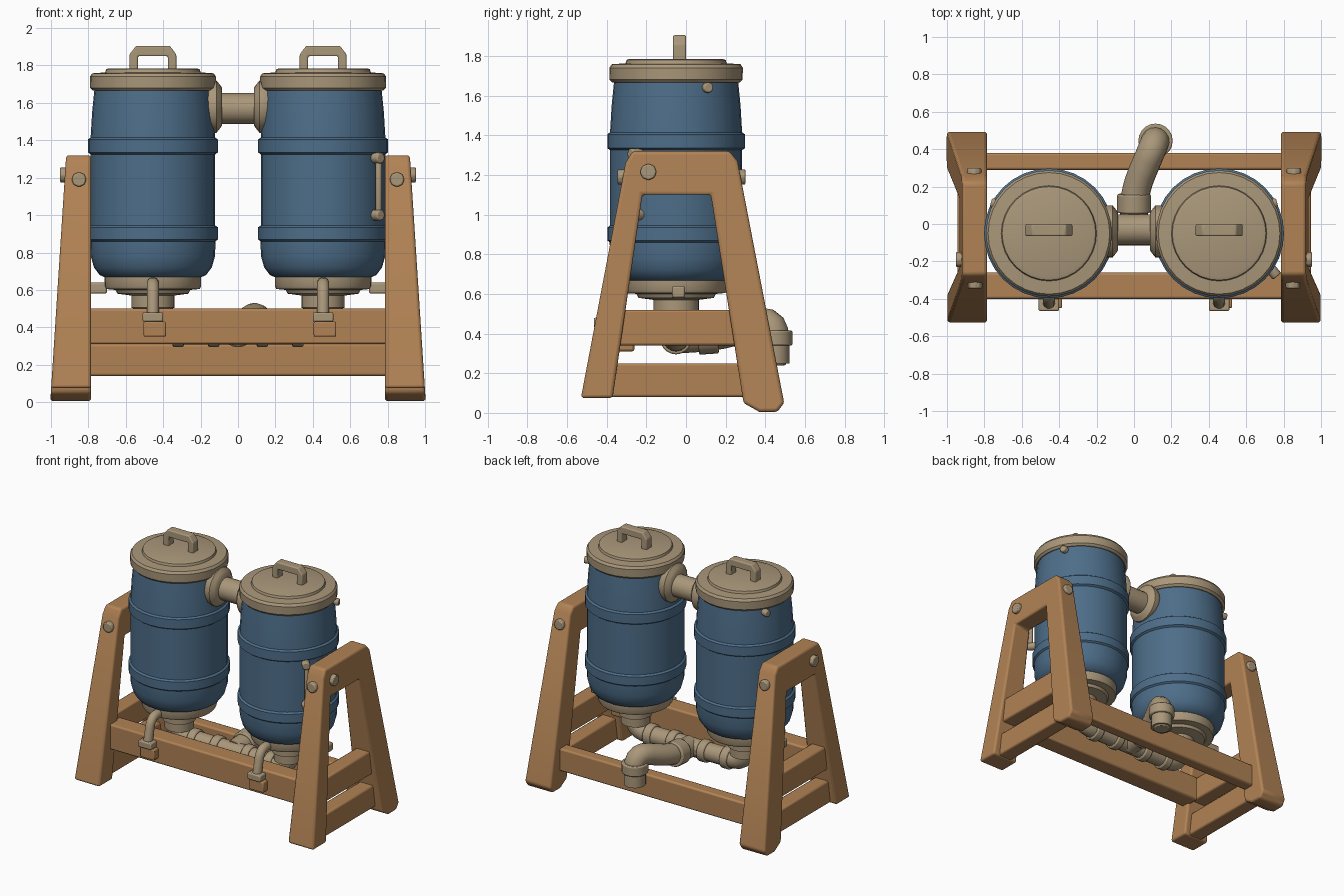
import bpy, bmesh, math
from mathutils import Vector

if "Cube" in bpy.data.objects:
    bpy.data.objects.remove(bpy.data.objects["Cube"])


def material(name, rgb):
    m = bpy.data.materials.new(name)
    m.diffuse_color = (*rgb, 1)
    m.use_nodes = True
    m.node_tree.nodes["Principled BSDF"].inputs["Base Color"].default_value = m.diffuse_color
    return m


WOOD = material("warm wood", (0.44, 0.225, 0.09))
BLUE = material("barrel blue", (0.075, 0.155, 0.25))
TAN = material("tan plastic", (0.40, 0.31, 0.195))
BX, BY = 0.455, -0.05          # barrel axis


def finish(name, bm, mat, bevel=0.0, segs=2):
    bmesh.ops.recalc_face_normals(bm, faces=bm.faces)
    me = bpy.data.meshes.new(name)
    bm.to_mesh(me)
    bm.free()
    ob = bpy.data.objects.new(name, me)
    bpy.context.collection.objects.link(ob)
    me.materials.append(mat)
    if bevel:
        b = ob.modifiers.new("bevel", 'BEVEL')
        b.width, b.segments, b.limit_method = bevel, segs, 'ANGLE'
    for o in bpy.context.selected_objects:
        o.select_set(False)
    ob.select_set(True)
    bpy.context.view_layer.objects.active = ob
    bpy.ops.object.shade_smooth_by_angle(angle=math.radians(35))
    return ob


def box(name, lo, hi, mat, bevel=0.012):
    bm = bmesh.new()
    bmesh.ops.create_cube(bm, size=1)
    for v in bm.verts:
        v.co = [(l + h) / 2 + c * (h - l) for l, h, c in zip(lo, hi, v.co)]
    return finish(name, bm, mat, bevel)


def lathe(name, profile, start, direction, mat, n=32, bevel=0.0):
    """Revolve (radius, distance) points around an axis."""
    q = Vector((0, 0, 1)).rotation_difference(Vector(direction).normalized())
    bm = bmesh.new()
    rings = []
    for r, d in profile:
        rings.append([bm.verts.new(Vector(start) + q @ Vector(
            (r * math.cos(2 * math.pi * i / n), r * math.sin(2 * math.pi * i / n), d)))
            for i in range(n)])
    for a, b in zip(rings, rings[1:]):
        for i in range(n):
            bm.faces.new((a[i], a[(i + 1) % n], b[(i + 1) % n], b[i]))
    bm.faces.new(rings[0])
    bm.faces.new(rings[-1])
    return finish(name, bm, mat, bevel)


def rod(name, a, b, r, mat, n=20, bevel=0.008):
    a, b = Vector(a), Vector(b)
    return lathe(name, [(r, 0), (r, (b - a).length)], a, b - a, mat, n, bevel)


def tube(name, pts, r, mat, bend=0.08, n=16):
    """Pipe along a path with rounded corners."""
    pts = [Vector(p) for p in pts]
    path = [pts[0]]
    for p, c, s in zip(pts, pts[1:], pts[2:]):
        a = c + (p - c).normalized() * min(bend, (p - c).length * 0.48)
        b = c + (s - c).normalized() * min(bend, (s - c).length * 0.48)
        for k in range(6):
            t = k / 5
            path.append(a * (1 - t) ** 2 + c * 2 * t * (1 - t) + b * t * t)
    path.append(pts[-1])
    bm = bmesh.new()
    rings = []
    d0 = (path[1] - path[0]).normalized()
    u = d0.orthogonal().normalized()
    for i, p in enumerate(path):
        d = (path[min(i + 1, len(path) - 1)] - path[max(i - 1, 0)]).normalized()
        u = (d0.rotation_difference(d) @ u).normalized()
        d0, w = d, d.cross(u)
        rings.append([bm.verts.new(p + r * (u * math.cos(2 * math.pi * k / n)
                                            + w * math.sin(2 * math.pi * k / n)))
                      for k in range(n)])
    for a, b in zip(rings, rings[1:]):
        for i in range(n):
            bm.faces.new((a[i], a[(i + 1) % n], b[(i + 1) % n], b[i]))
    bm.faces.new(rings[0])
    bm.faces.new(rings[-1])
    return finish(name, bm, mat)


def extrude(name, outline, to3d, mat, bevel):
    """Prism from a 2D outline; to3d(a, b, side) gives each corner, side 0 or 1."""
    bm = bmesh.new()
    rings = [[bm.verts.new(to3d(a, b, s)) for a, b in outline] for s in (0, 1)]
    n = len(outline)
    for i in range(n):
        bm.faces.new((rings[0][i], rings[0][(i + 1) % n], rings[1][(i + 1) % n], rings[1][i]))
    bm.faces.new(rings[0])
    bm.faces.new(rings[1])
    return finish(name, bm, mat, bevel, 3)


A_FRAME = [(-.53, .075), (-.305, 1.26), (-.27, 1.32), (.22, 1.32), (.26, 1.27), (.495, .05),
           (.46, .005), (.37, .005), (.29, .05), (.125, 1.1), (-.22, 1.1), (-.37, .075)]
HANDLE = [(-.125, 1.77), (-.125, 1.86), (-.09, 1.905), (.09, 1.905), (.125, 1.86),
          (.125, 1.77), (.08, 1.77), (.08, 1.85), (-.08, 1.85), (-.08, 1.77)]
BARREL = [(.24, .66), (.285, .68), (.315, .72), (.332, .78), (.335, .86), (.347, .87), (.347, .935),
          (.333, .945), (.333, 1.325), (.347, 1.335), (.347, 1.405), (.333, 1.415),
          (.325, 1.55), (.312, 1.68)]
LID = [(.32, 1.665), (.335, 1.68), (.337, 1.74), (.325, 1.758), (.255, 1.763), (.25, 1.78), (.235, 1.785)]
BASE = [(.10, .44), (.10, .50), (.115, .505), (.115, .57), (.19, .58), (.2, .60),
        (.25, .605), (.258, .62), (.258, .67), (.24, .68)]

for s, side in ((-1, "left"), (1, "right")):
    x = s * BX
    # barrel, lid, handle and lower cap
    lathe(f"{side}_barrel", BARREL, (x, BY, 0), (0, 0, 1), BLUE)
    lathe(f"{side}_lid", LID, (x, BY, 0), (0, 0, 1), TAN)
    lathe(f"{side}_lower_cap", BASE, (x, BY, 0), (0, 0, 1), TAN)
    extrude(f"{side}_lid_handle", HANDLE,
            lambda a, b, k: (x + a, -.065 + k * .065, b), TAN, .008)
    # wooden A-frame with sloped outer face, and its crossbars
    extrude(f"{side}_a_frame", A_FRAME,
            lambda a, b, k: (s * (.785 if k == 0 else 1.0 - .08 * (b - .06) / 1.24), a, b),
            WOOD, .016)
    lo, hi = sorted((s * .83, s * .945))
    box(f"{side}_lower_crossbar", (lo, -.42, .08), (hi, .36, .25), WOOD)
    box(f"{side}_upper_crossbar", (lo, -.37, .34), (hi, .30, .52), WOOD)
    # bolts on the frame
    rod(f"{side}_front_bolt", (s * .85, -.27, 1.19), (s * .85, -.345, 1.19), .04, TAN, 8)
    rod(f"{side}_back_bolt", (s * .855, .22, 1.19), (s * .855, .30, 1.19), .04, TAN, 8)
    rod(f"{side}_outer_bolt", (s * .89, -.19, 1.215), (s * .952, -.19, 1.215), .042, TAN, 8)
    # vent plug near the lid and latch lug on the cap
    rod(f"{side}_vent_plug", (s * .68, .09, 1.64), (s * .765, .115, 1.64), .027, TAN, 10)
    lo, hi = sorted((s * .70, s * .80))
    box(f"{side}_cap_lug", (lo, -.07, .58), (hi, -.005, .64), TAN, .01)
    # front tap
    tube(f"{side}_tap_spout", [(x, -.26, .635), (x, -.385, .635), (x, -.425, .45)], .033, TAN, .07, 12)
    box(f"{side}_tap_clip", (x - .055, -.465, .43), (x + .055, -.38, .48), TAN, .008)
    box(f"{side}_tap_block", (x - .05, -.45, .35), (x + .07, -.38, .43), WOOD, .008)
    # flared flange of the upper connector
    lathe(f"{side}_connector_flange", [(.10, 0), (.115, .01), (.14, .03), (.14, .06), (.12, .1)],
          (s * .085, -.04, 1.58), (s, 0, 0), TAN, 20)
    # couplings on the drain pipe
    for i, c in enumerate((.32, .13)):
        rod(f"{side}_drain_coupling_{i + 1}", (s * (c - .03), BY, .375), (s * (c + .03), BY, .375), .08, TAN)

# upper pipe joining the barrels
rod("upper_connector_pipe", (-.14, -.03, 1.57), (.14, -.03, 1.57), .082, TAN)

# long rails
box("front_rail", (-.81, -.40, .31), (.81, -.26, .50), WOOD)
box("back_rail", (-.81, .29, .14), (.81, .38, .31), WOOD)

# drain pipe under the barrels and rear outlet
tube("drain_pipe", [(-BX, BY, .52), (-BX, BY, .375), (BX, BY, .375), (BX, BY, .52)], .066, TAN, .12)
tube("outlet_pipe", [(0, BY, .375), (.0, .17, .39), (.115, .445, .48), (.115, .445, .25)], .076, TAN, .11)
rod("outlet_coupling", (-.0, .06, .383), (.0, .16, .39), .09, TAN)
rod("outlet_collar", (.115, .445, .34), (.115, .445, .415), .092, TAN)
rod("outlet_nozzle", (.115, .445, .24), (.115, .445, .35), .06, TAN)

# level gauge on the right barrel
rod("gauge_tube", (.752, -.255, .99), (.752, -.255, 1.31), .018, TAN, 10)
for i, z in enumerate((1.0, 1.305)):
    rod(f"gauge_fitting_{i + 1}", (.69, -.19, z), (.765, -.28, z), .03, TAN, 10)
